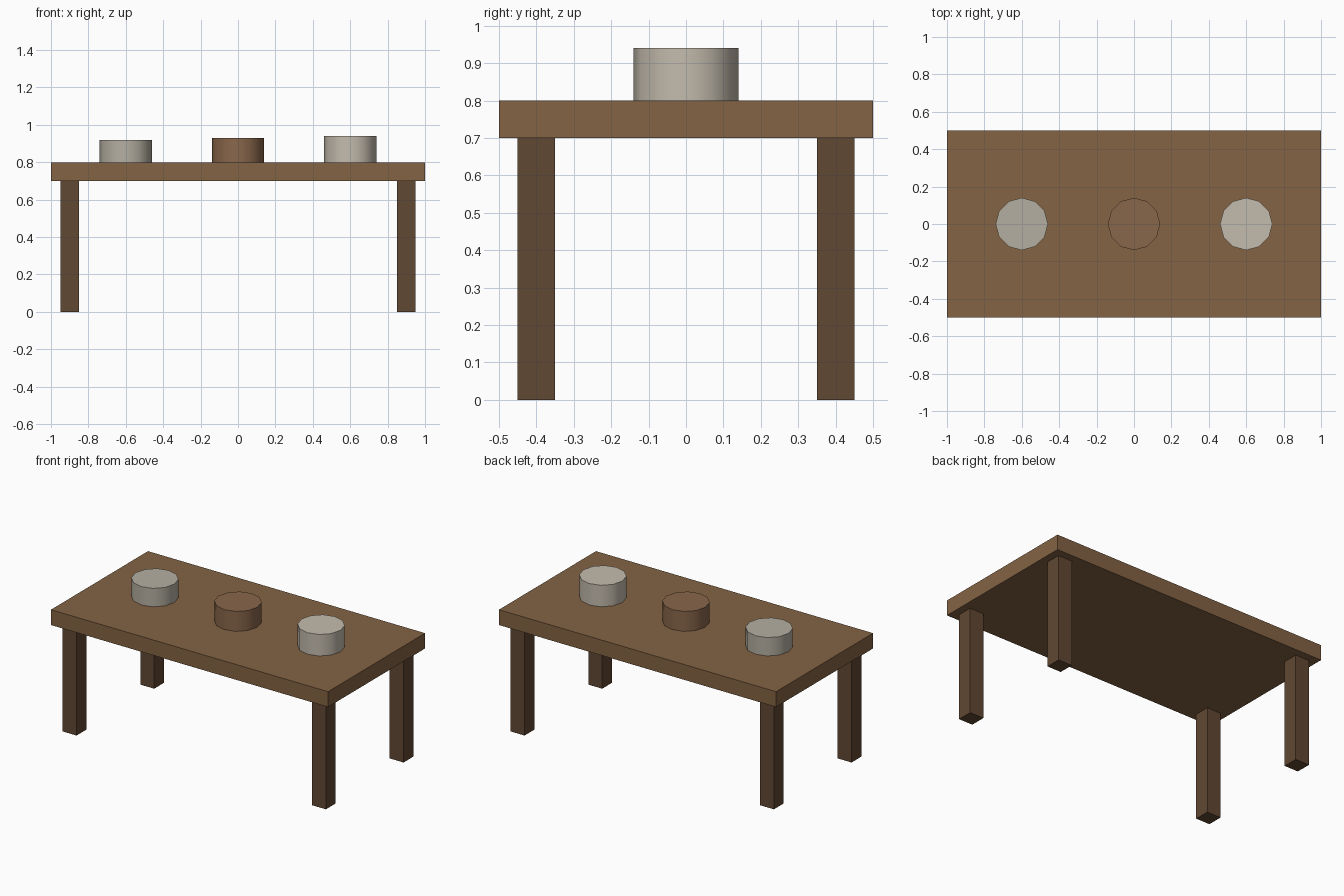
import bpy
import math

if "Cube" in bpy.data.objects:
    bpy.data.objects.remove(bpy.data.objects["Cube"])


def material(name, rgb):
    m = bpy.data.materials.new(name)
    m.diffuse_color = (*rgb, 1.0)
    m.use_nodes = True
    m.node_tree.nodes["Principled BSDF"].inputs["Base Color"].default_value = m.diffuse_color
    return m


def box(name, size, center, mat):
    bpy.ops.mesh.primitive_cube_add(size=1, location=center)
    ob = bpy.context.object
    ob.name = name
    ob.scale = size
    bpy.ops.object.transform_apply(location=False, rotation=False, scale=True)
    ob.data.materials.append(mat)
    return ob


def disc(name, x, height, mat):
    bpy.ops.mesh.primitive_cylinder_add(
        vertices=12, radius=0.14, depth=height, location=(x, 0, 0.8 + height / 2))
    ob = bpy.context.object
    ob.name = name
    ob.data.materials.append(mat)
    bpy.ops.object.shade_smooth_by_angle(angle=math.radians(40))
    return ob


wood = material("wood", (0.23, 0.125, 0.057))
dark_wood = material("dark_wood", (0.12, 0.065, 0.033))
grey_stone = material("grey_stone", (0.46, 0.43, 0.36))
brown_clay = material("brown_clay", (0.25, 0.135, 0.07))
pale_stone = material("pale_stone", (0.55, 0.50, 0.42))

# Tabletop
box("tabletop", (2.0, 1.0, 0.1), (0, 0, 0.75), wood)

# Four square legs
for y, depth_name in ((-0.4, "front"), (0.4, "back")):
    for x, side_name in ((-0.9, "left"), (0.9, "right")):
        box(f"{depth_name}_{side_name}_leg", (0.1, 0.1, 0.7), (x, y, 0.35), dark_wood)

# Three round blocks rising in height from left to right
disc("left_round_block", -0.6, 0.12, grey_stone)
disc("middle_round_block", 0.0, 0.13, brown_clay)
disc("right_round_block", 0.6, 0.14, pale_stone)
